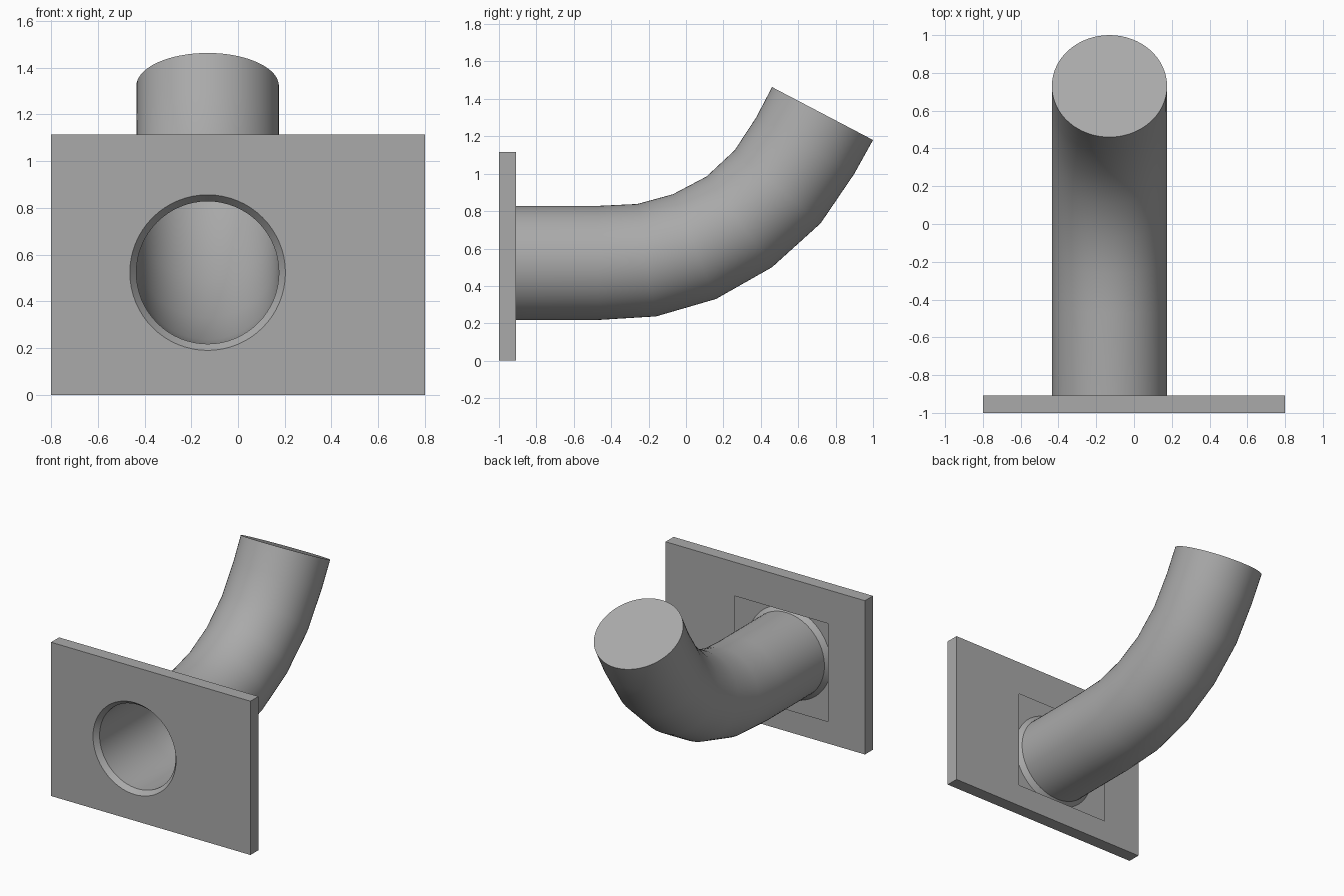
import bpy, bmesh
from math import cos, sin, tau
from mathutils import Vector

SIDES = 64
CX, CZ, R = -0.13, 0.523, 0.305
HOLE_R = 0.333

old = bpy.data.objects.get("Cube")
if old:
    bpy.data.objects.remove(old)

grey = bpy.data.materials.new("plain_grey")
grey.use_nodes = True
grey.diffuse_color = (0.4, 0.4, 0.4, 1)
grey.node_tree.nodes["Principled BSDF"].inputs["Base Color"].default_value = grey.diffuse_color


def finish(bm, name):
    mesh = bpy.data.meshes.new(name)
    bm.to_mesh(mesh)
    bm.free()
    mesh.materials.append(grey)
    obj = bpy.data.objects.new(name, mesh)
    bpy.context.collection.objects.link(obj)
    return obj


def ring(bm, top, bottom, radius=R):
    """Tilted ring of vertices between a top and a bottom (y, z) point."""
    t, b = Vector((CX, *top)), Vector((CX, *bottom))
    mid, half = (t + b) / 2, (t - b) / 2
    return [bm.verts.new(mid + Vector((radius * cos(a), 0, 0)) + half * sin(a))
            for a in (tau * i / SIDES for i in range(SIDES))]


def loop_edges(bm, verts):
    return [bm.edges.new((v, verts[i - 1])) for i, v in enumerate(verts)]


def rectangle(bm, x0, x1, z0, z1, y):
    return [bm.verts.new((x, y, z)) for x, z in ((x0, z0), (x1, z0), (x1, z1), (x0, z1))]


def fill(bm, outer, inner, direction):
    bmesh.ops.triangle_fill(bm, edges=loop_edges(bm, outer) + loop_edges(bm, inner),
                            use_beauty=True, normal=direction)


# Wall plate: round opening in front, square opening behind
bm = bmesh.new()
front = rectangle(bm, -0.8, 0.8, 0, 1.115, -1)
back = rectangle(bm, -0.8, 0.8, 0, 1.115, -0.908)
fill(bm, front, ring(bm, (-1, CZ + HOLE_R), (-1, CZ - HOLE_R), HOLE_R), (0, -1, 0))
fill(bm, back, rectangle(bm, -0.503, 0.248, 0.16, 0.87, -0.908), (0, 1, 0))
for i in range(4):
    bm.faces.new((front[i - 1], back[i - 1], back[i], front[i]))
for f in bm.faces:
    f.normal_update()
    c = f.calc_center_median() - Vector((0, -0.954, 0.5575))
    if abs(f.normal.y) > 0.5 and f.normal.y * c.y < 0:
        f.normal_flip()
    elif abs(f.normal.y) < 0.5 and f.normal.dot(c) < 0:
        f.normal_flip()
finish(bm, "wall_plate")

# Flared lip and bent pipe, as (top, bottom) points of each ring
stations = [
    ((-0.965, CZ + R), (-0.965, CZ - R)),
    ((-0.47, CZ + R), (-0.47, CZ - R)),
    ((-0.26, 0.838), (-0.16, 0.237)),
    ((-0.07, 0.89), (0.16, 0.33)),
    ((0.11, 0.985), (0.46, 0.50)),
    ((0.26, 1.125), (0.72, 0.735)),
    ((0.375, 1.30), (0.90, 1.0)),
    ((0.46, 1.463), (1.0, 1.18)),
]
bm = bmesh.new()
rings = [ring(bm, (-1, CZ + HOLE_R), (-1, CZ - HOLE_R), HOLE_R)]
rings += [ring(bm, t, b) for t, b in stations]
for a, b in zip(rings, rings[1:]):
    for i in range(SIDES):
        bm.faces.new((a[i - 1], a[i], b[i], b[i - 1]))
bm.faces.new(rings[-1])
bmesh.ops.recalc_face_normals(bm, faces=bm.faces)
pipe = finish(bm, "bent_pipe")
bpy.ops.object.select_all(action="DESELECT")
pipe.select_set(True)
bpy.context.view_layer.objects.active = pipe
bpy.ops.object.shade_smooth_by_angle(angle=0.52)
